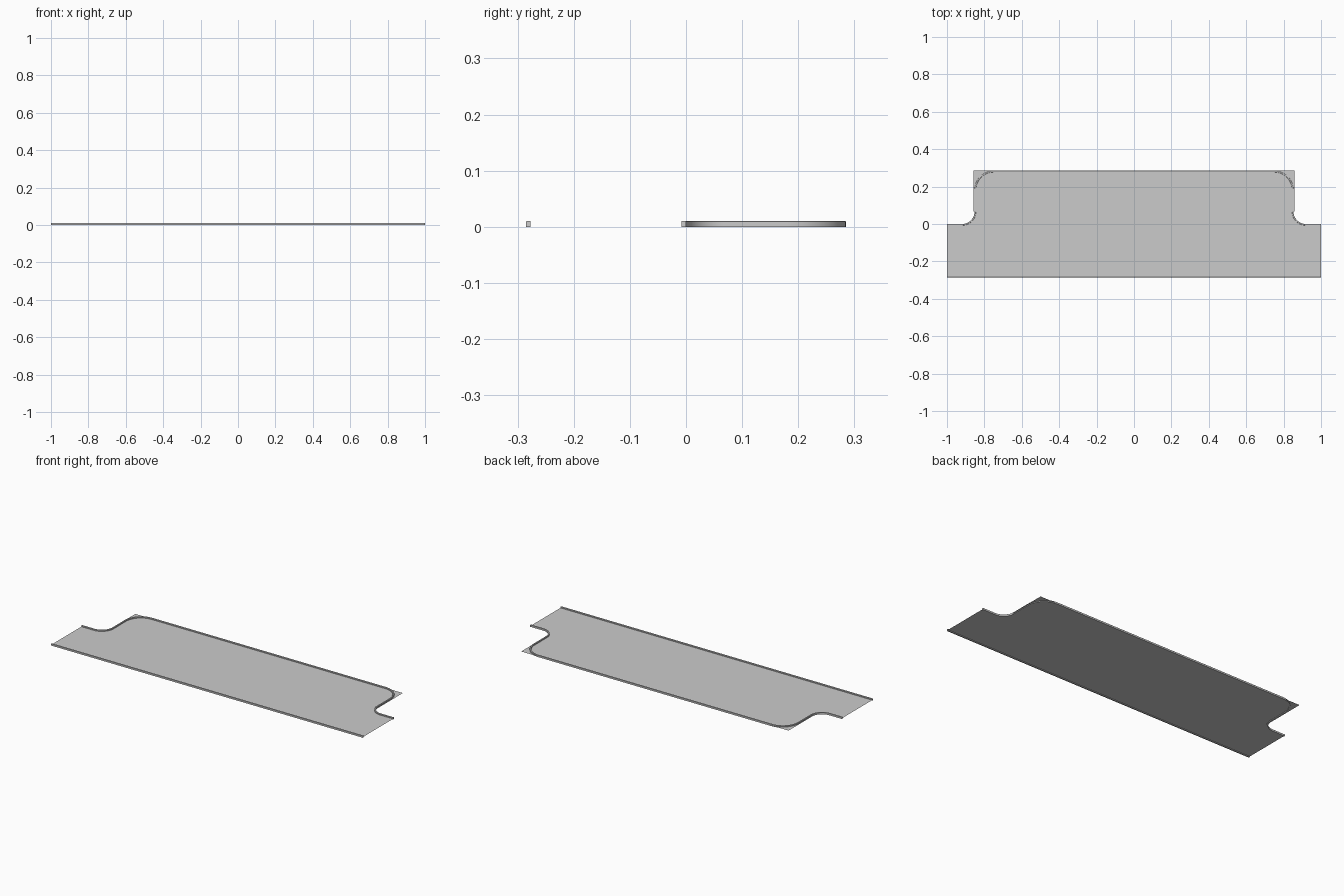
import bpy, bmesh, math
from mathutils import Vector

if "Cube" in bpy.data.objects:
    bpy.data.objects.remove(bpy.data.objects["Cube"])

W = 0.004          # half width of the kerb
SURF = 0.0035      # height of the asphalt


def arc(cx, cy, r, a0, a1, n=14):
    return [Vector((cx + r * math.cos(math.radians(a0 + (a1 - a0) * i / n)),
                    cy + r * math.sin(math.radians(a0 + (a1 - a0) * i / n))))
            for i in range(n + 1)]


def finish(name, bm, smooth=False):
    me = bpy.data.meshes.new(name)
    bm.normal_update()
    bm.to_mesh(me)
    bm.free()
    ob = bpy.data.objects.new(name, me)
    bpy.context.collection.objects.link(ob)
    if smooth:
        bpy.ops.object.select_all(action='DESELECT')
        bpy.context.view_layer.objects.active = ob
        ob.select_set(True)
        bpy.ops.object.shade_smooth_by_angle(angle=math.radians(30))
    return ob


def mirror_x(ob):
    m = ob.modifiers.new("mirror", 'MIRROR')
    m.use_axis[0] = True
    m.merge_threshold = 0.0005


def kerb(name, path):
    """Sweep a kerb section along a flat path."""
    prof = [(-W, 0), (-W, .0095), (-W + .001, .0105),
            (W - .001, .0105), (W, .0095), (W, 0)]
    bm = bmesh.new()
    rings = []
    for i, p in enumerate(path):
        t = (path[min(i + 1, len(path) - 1)] - path[max(i - 1, 0)]).normalized()
        side = Vector((t.y, -t.x))
        if i == 0 or i == len(path) - 1:   # square ends
            side = Vector((0, -1))
        rings.append([bm.verts.new((p.x + side.x * o, p.y + side.y * o, z)) for o, z in prof])
    n = len(prof)
    for a, b in zip(rings, rings[1:]):
        for j in range(n):
            k = (j + 1) % n
            bm.faces.new((a[j], a[k], b[k], b[j]))
    bm.faces.new(rings[0])
    bmesh.ops.recalc_face_normals(bm, faces=bm.faces)
    ob = finish(name, bm, True)
    mirror_x(ob)
    return ob


# Kerb round the bay: entry curve, short side, rounded back corner, back edge
entry = arc(-0.919, 0.066, 0.07, -90, 0)
corner = arc(-0.749, 0.181, 0.10, 180, 90)
kerb("bay_kerb", [Vector((-1, -W))] + entry + corner + [Vector((0, 0.281))])

# Straight kerb along the front of the road
kerb("front_kerb", [Vector((-1, -0.281)), Vector((0, -0.281))])

# Asphalt: road, entry flare and square-cornered bay in one sheet
left = [Vector((-1, -0.281)), Vector((-1, -W))] + entry[:-1]
left += [Vector((-0.858, 0.068)), Vector((-0.858, 0.285))]
outline = left + [Vector((-p.x, p.y)) for p in reversed(left)]
bm = bmesh.new()
face = bm.faces.new([bm.verts.new((p.x, p.y, SURF)) for p in outline])
bm.normal_update()
if face.normal.z < 0:
    face.normal_flip()
bmesh.ops.triangulate(bm, faces=bm.faces[:])
finish("asphalt", bm)

# Parking space lines
bm = bmesh.new()
for i in range(-4, 5):
    x = i * 0.16
    bm.faces.new([bm.verts.new((x + dx, y, SURF + 0.0006)) for dx, y in
                  ((-.002, .055), (.002, .055), (.002, .278), (-.002, .278))])
finish("parking_lines", bm)
